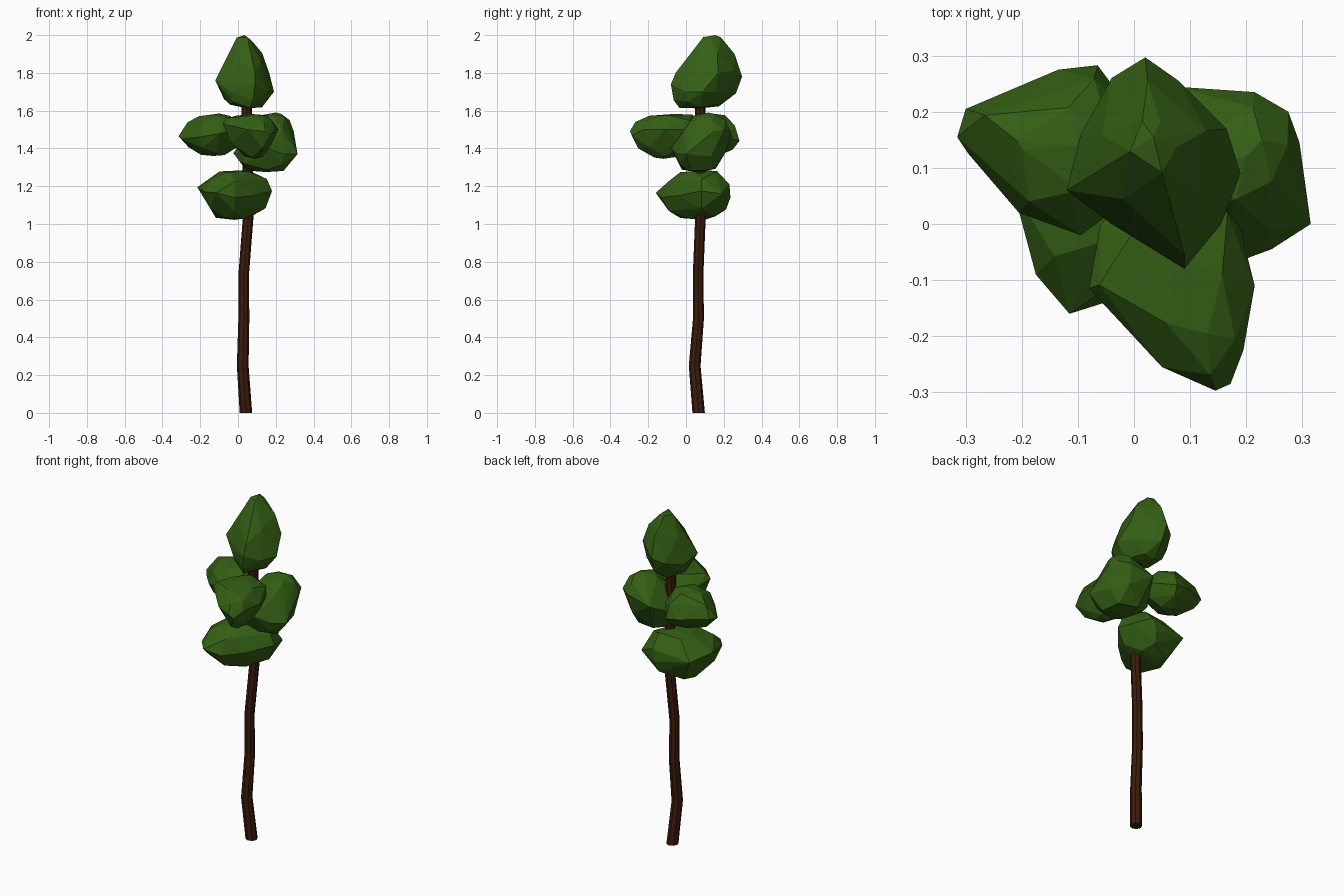
import bpy, bmesh, math, random
from mathutils import Vector

random.seed(4)


def material(name, colour):
    m = bpy.data.materials.new(name)
    m.diffuse_color = (*colour, 1)
    return m


LEAF = material("leaf_green", (0.034, 0.115, 0.007))
BARK = material("bark_brown", (0.045, 0.011, 0.004))


def finish(bm, name, mat):
    bmesh.ops.recalc_face_normals(bm, faces=bm.faces)
    me = bpy.data.meshes.new(name)
    bm.to_mesh(me)
    bm.free()
    me.materials.append(mat)
    bpy.context.collection.objects.link(bpy.data.objects.new(name, me))


def clump(name, outline, *caps, extra=()):
    """Faceted leaf clump: widest outline, caps given as (x, y, z, scale), extra corners."""
    pts = [Vector(p) for p in (*outline, *extra)]
    for x, y, z, s in caps:
        c = Vector((x, y, z))
        for i, p in enumerate(outline):
            p = Vector(p)
            # alternate points go to the cap rim and to the shoulder below it
            k, h = (s, 0.96) if i % 2 == 0 else ((1 + s) / 2 + 0.08, 0.62)
            q = c + (p - c) * k
            q.z = p.z + (z - p.z) * (h - random.uniform(0, 0.1))
            pts.append(q)
        pts.append(c)
    bm = bmesh.new()
    for p in pts:
        bm.verts.new(p)
    bmesh.ops.convex_hull(bm, input=bm.verts[:])
    loose = [v for v in bm.verts if not v.link_faces]
    bmesh.ops.delete(bm, geom=loose, context='VERTS')
    finish(bm, name, LEAF)


# Crooked eight-sided trunk
path = [(0.042, 0.067, 0, 0.033), (0.025, 0.046, 0.25, 0.031), (0.031, 0.066, 0.5, 0.029),
        (0.03, 0.064, 0.73, 0.028), (0.055, 0.077, 1.05, 0.028), (0.045, 0.075, 1.7, 0.028)]
bm = bmesh.new()
rings = [[bm.verts.new((x + r * math.cos(a * math.pi / 4), y + r * math.sin(a * math.pi / 4), z))
          for a in range(8)] for x, y, z, r in path]
for a, b in zip(rings, rings[1:]):
    for i in range(8):
        j = (i + 1) % 8
        bm.faces.new((a[i], a[j], b[j], b[i]))
bm.faces.new(rings[0])
bm.faces.new(rings[-1])
finish(bm, "trunk", BARK)

# Lowest clump
clump("lower_foliage",
      [(-0.215, 0.06, 1.195), (-0.175, -0.09, 1.17), (-0.115, -0.16, 1.165), (-0.02, -0.13, 1.14),
       (0.08, -0.04, 1.15), (0.18, 0.08, 1.175), (0.16, 0.19, 1.16), (0.04, 0.235, 1.14),
       (-0.17, 0.21, 1.18)],
      (0.02, 0.1, 1.284, 0.5), (-0.02, 0.1, 1.022, 0.5),
      extra=[(0.06, 0.23, 1.21), (0.06, 0.165, 1.28)])

# Middle clumps: left, front and right
clump("left_foliage",
      [(-0.315, 0.155, 1.465), (-0.3, 0.205, 1.47), (-0.135, 0.275, 1.45), (-0.065, 0.283, 1.44),
       (0.02, 0.17, 1.47), (0.0, 0.05, 1.49), (-0.095, -0.02, 1.48), (-0.205, 0.02, 1.46),
       (-0.295, 0.125, 1.45)],
      (-0.1, 0.14, 1.585, 0.5), (-0.13, 0.12, 1.36, 0.4),
      extra=[(0.0, 0.12, 1.41)])
clump("front_foliage",
      [(-0.06, 0.0, 1.51), (-0.08, -0.115, 1.53), (0.05, -0.255, 1.5), (0.145, -0.297, 1.49),
       (0.172, -0.285, 1.47), (0.195, -0.225, 1.5), (0.215, -0.11, 1.5), (0.18, 0.03, 1.5),
       (0.05, 0.1, 1.5)],
      (0.07, -0.06, 1.583, 0.6), (0.09, -0.12, 1.345, 0.35))
clump("right_foliage",
      [(0.07, 0.245, 1.46), (0.215, 0.235, 1.49), (0.275, 0.2, 1.5), (0.295, 0.145, 1.49),
       (0.315, 0.0, 1.37), (0.245, -0.045, 1.37), (0.15, -0.08, 1.4), (0.02, -0.03, 1.38),
       (-0.025, 0.08, 1.375)],
      (0.2, 0.12, 1.59, 0.38), (0.15, 0.05, 1.275, 0.55),
      extra=[(0.04, 0.07, 1.29), (0.01, 0.0, 1.33)])

# Pointed top clump
clump("top_foliage",
      [(-0.12, 0.06, 1.76), (-0.095, 0.16, 1.72), (-0.04, 0.26, 1.75), (0.02, 0.297, 1.78),
       (0.08, 0.255, 1.81), (0.165, 0.17, 1.8), (0.19, 0.09, 1.7), (0.155, 0.0, 1.7),
       (0.09, -0.08, 1.74), (-0.04, 0.0, 1.7)],
      (0.035, 0.155, 2.0, 0.27), (0.05, 0.07, 1.612, 0.55),
      extra=[(0.08, -0.065, 1.655), (0.06, -0.035, 1.615), (0.09, -0.055, 1.8)])
